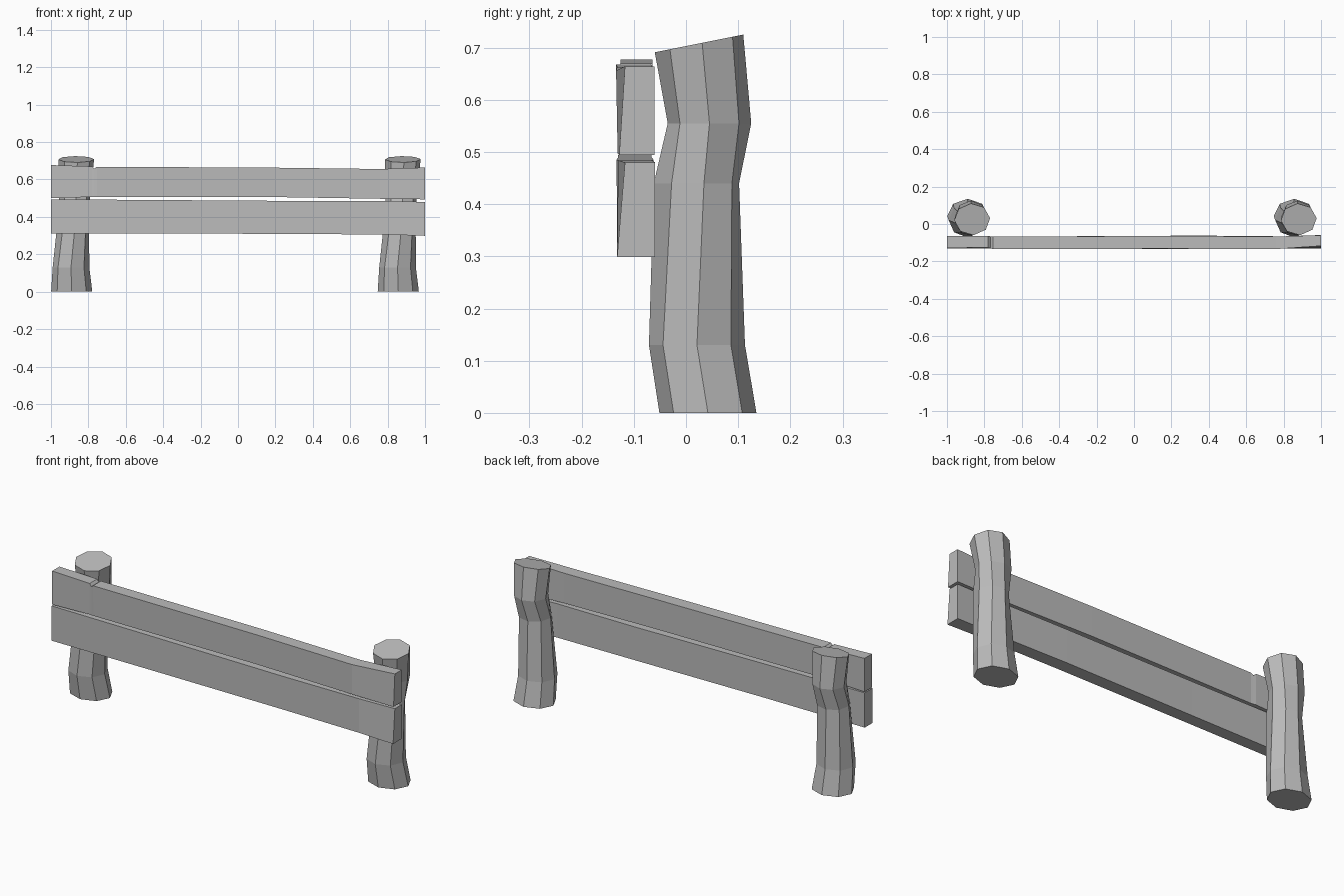
import bpy, bmesh, math

cube = bpy.data.objects.get("Cube")
if cube:
    bpy.data.objects.remove(cube, do_unlink=True)

# Single flat colour
grey = bpy.data.materials.new("plain_grey")
grey.use_nodes = True
colour = (0.5, 0.5, 0.5, 1)
grey.diffuse_color = colour
grey.node_tree.nodes["Principled BSDF"].inputs["Base Color"].default_value = colour


def loft(name, rings):
    """Skin a list of closed rings and cap both ends."""
    bm = bmesh.new()
    loops = [[bm.verts.new(p) for p in ring] for ring in rings]
    for a, b in zip(loops, loops[1:]):
        for i in range(len(a)):
            j = (i + 1) % len(a)
            bm.faces.new((a[i], a[j], b[j], b[i]))
    bm.faces.new(loops[0])
    bm.faces.new(loops[-1])
    bmesh.ops.recalc_face_normals(bm, faces=bm.faces)
    mesh = bpy.data.meshes.new(name)
    bm.to_mesh(mesh)
    bm.free()
    mesh.materials.append(grey)
    obj = bpy.data.objects.new(name, mesh)
    bpy.context.collection.objects.link(obj)
    return obj


# Crooked eight-sided posts: x centre offset, y centre, z, x radius, y radius, twist
SECTIONS = [
    (-0.016, 0.042, 0.0, 0.11, 0.093, 0),
    (-0.020, 0.021, 0.13, 0.098, 0.092, 0),
    (-0.004, 0.020, 0.44, 0.082, 0.083, 10),
    (0.002, 0.045, 0.555, 0.085, 0.08, 0),
    (0.008, 0.025, 0.708, 0.096, 0.085, 4),
]


def post(name, x):
    rings = []
    for dx, cy, z, rx, ry, twist in SECTIONS:
        slope = 0.2 if z > 0.6 else 0   # sloping sawn top
        ring = []
        for k in range(8):
            a = math.radians(45 * k + twist)
            y = ry * math.sin(a)
            ring.append((x + dx + rx * math.cos(a), cy + y, z + slope * y))
        rings.append(ring)
    return loft(name, rings)


post("right_post", -0.873)
post("left_post", 0.873)


# Planks: x, bottom z, top z, front y at bottom, front y at top, back y
def plank(name, stations):
    return loft(name, [
        [(x, fb, lo), (x, ft, hi), (x, back, hi), (x, back, lo)]
        for x, lo, hi, fb, ft, back in stations])


plank("lower_plank", [
    (-1.0, 0.310, 0.494, -0.130, -0.130, -0.066),
    (-0.4, 0.311, 0.490, -0.132, -0.130, -0.066),
    (0.35, 0.309, 0.485, -0.132, -0.133, -0.062),
    (0.80, 0.305, 0.484, -0.132, -0.130, -0.066),
    (1.0, 0.299, 0.480, -0.132, -0.117, -0.059),
])

# Upper plank has a small split in its top edge near the right post
plank("upper_plank", [
    (-1.0, 0.500, 0.677, -0.126, -0.126, -0.064),
    (-0.78, 0.507, 0.670, -0.128, -0.126, -0.064),
    (-0.768, 0.507, 0.658, -0.130, -0.130, -0.066),
    (-0.755, 0.507, 0.668, -0.130, -0.134, -0.068),
    (0.20, 0.506, 0.663, -0.130, -0.132, -0.064),
    (0.76, 0.497, 0.656, -0.131, -0.134, -0.067),
    (1.0, 0.494, 0.664, -0.128, -0.117, -0.060),
])
